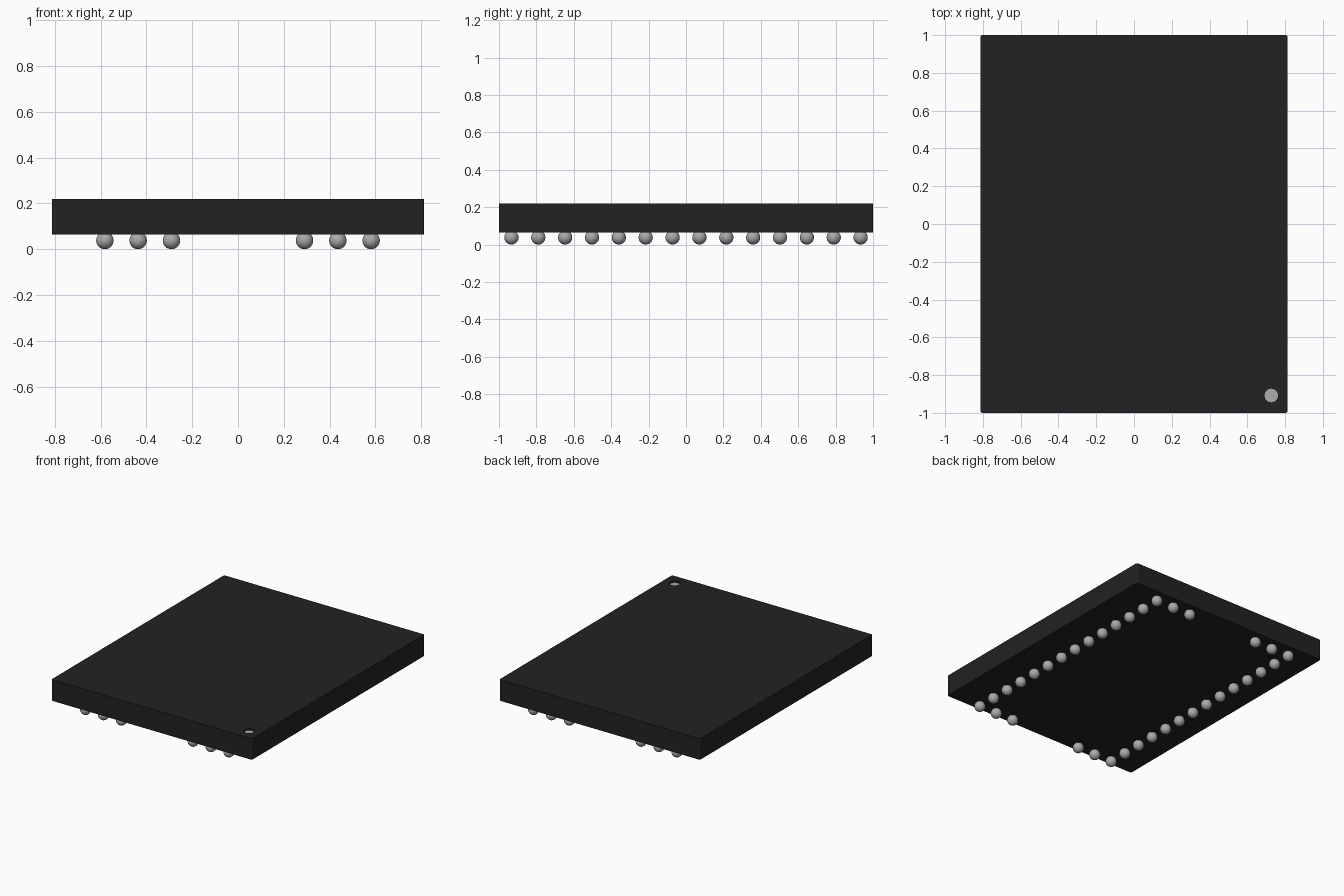
import bpy, bmesh, math

if "Cube" in bpy.data.objects:
    bpy.data.objects.remove(bpy.data.objects["Cube"])

def material(name, rgb):
    m = bpy.data.materials.new(name)
    m.diffuse_color = (*rgb, 1)
    m.use_nodes = True
    m.node_tree.nodes["Principled BSDF"].inputs["Base Color"].default_value = m.diffuse_color
    return m

BLACK = material("black moulding", (0.016, 0.016, 0.016))
MARK = material("pale grey marker", (0.42, 0.42, 0.44))
SOLDER = material("solder grey", (0.40, 0.40, 0.40))

HX, HY, Z0, Z1 = 0.813, 1.0, 0.065, 0.22
DOT = (0.727, -0.908)
DEPTH = 0.015

# package body: slab with slightly rounded vertical corners
bpy.ops.mesh.primitive_cube_add(size=2, location=(0, 0, (Z0 + Z1) / 2))
body = bpy.context.object
body.name = "package_body"
body.scale = (HX, HY, (Z1 - Z0) / 2)
bpy.ops.object.transform_apply(location=False, rotation=False, scale=True)
body.data.materials.append(BLACK)
bm = bmesh.new()
bm.from_mesh(body.data)
corners = [e for e in bm.edges if abs(e.verts[0].co.z - e.verts[1].co.z) > 0.01]
bmesh.ops.bevel(bm, geom=corners, offset=0.012, segments=3, profile=0.5, affect='EDGES')
bm.to_mesh(body.data)
bm.free()

# pin-one recess cut into the top
bpy.ops.mesh.primitive_cylinder_add(vertices=12, radius=0.037, depth=DEPTH * 2,
                                    location=(*DOT, Z1))
cutter = bpy.context.object
cutter.name = "recess_cutter"
cutter.hide_render = True
cutter.data.materials.append(BLACK)
mod = body.modifiers.new("recess", 'BOOLEAN')
mod.operation, mod.solver, mod.object = 'DIFFERENCE', 'EXACT', cutter
bpy.context.view_layer.objects.active = body
bpy.ops.object.modifier_apply(modifier=mod.name)
bpy.data.objects.remove(cutter, do_unlink=True)

# pale floor of the recess
bpy.ops.mesh.primitive_cylinder_add(vertices=12, radius=0.0368, depth=0.002,
                                    location=(*DOT, Z1 - DEPTH + 0.001))
dot = bpy.context.object
dot.name = "pin_one_marker"
dot.data.materials.append(MARK)

# solder balls: two long columns, plus two extra inboard at each end
R = 0.038
PX, PY = 0.1453, 1.867 / 13
spots = []
for s in (-1, 1):
    spots += [(s * 4 * PX, (i - 6.5) * PY) for i in range(14)]
    spots += [(s * k * PX, e * 6.5 * PY) for k in (2, 3) for e in (-1, 1)]

bpy.ops.mesh.primitive_uv_sphere_add(segments=24, ring_count=14, radius=R)
ball = bpy.context.object
ball.data.materials.append(SOLDER)
bpy.ops.object.shade_smooth()
for n, (x, y) in enumerate(spots):
    b = ball if n == 0 else ball.copy()
    if n:
        bpy.context.collection.objects.link(b)
    b.name = f"solder_ball_{n + 1}"
    b.location = (x, y, R)
